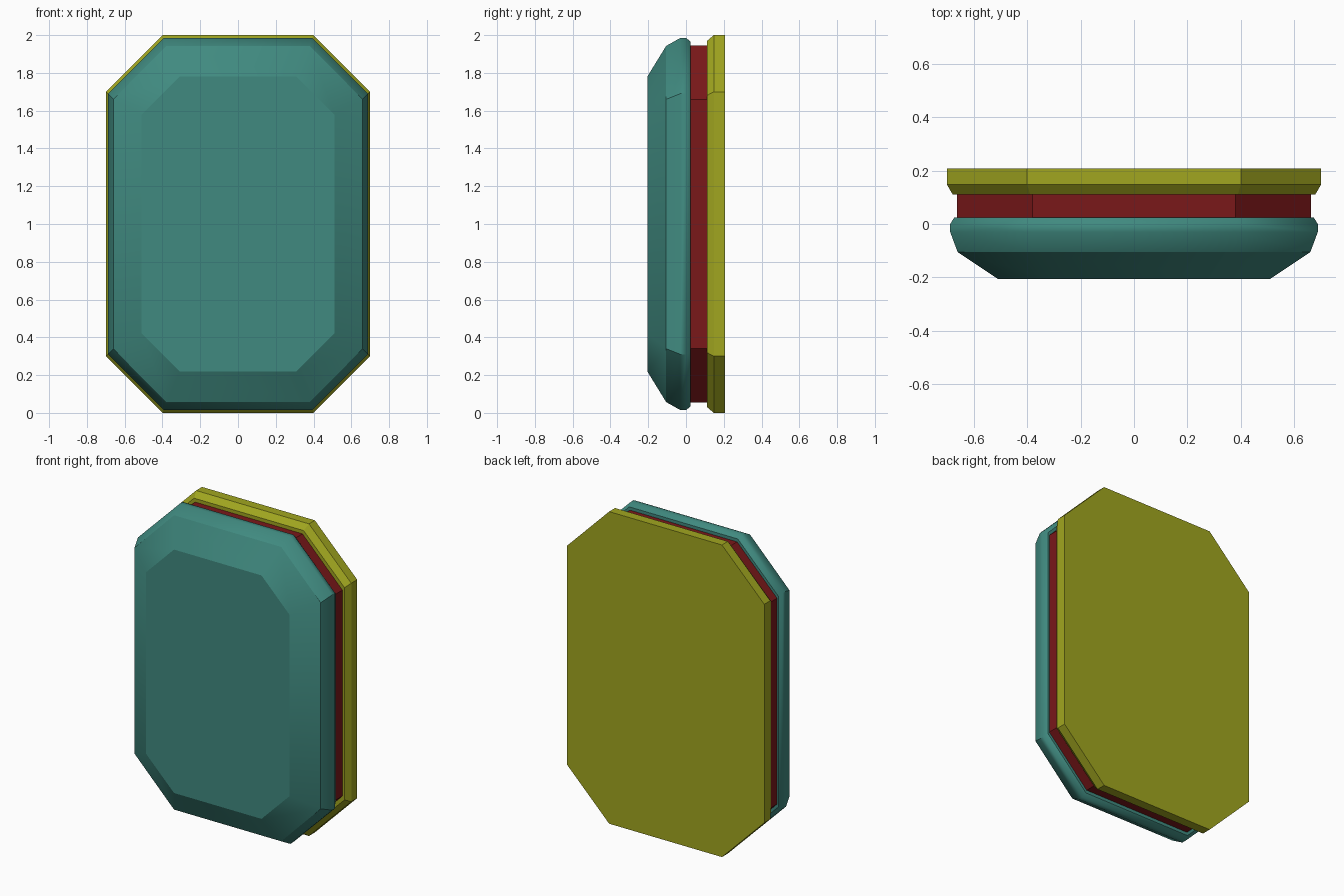
import bpy, bmesh, math

if "Cube" in bpy.data.objects:
    bpy.data.objects.remove(bpy.data.objects["Cube"])


def octagon(y, hw, hh, cx, cz):
    """Chamfered rectangle in the xz plane, centred on z = 1."""
    quarter = [(hw, -cz), (hw, cz), (cx, hh), (-cx, hh),
               (-hw, cz), (-hw, -cz), (-cx, -hh), (cx, -hh)]
    return [(x, y, 1 + z) for x, z in quarter]


def loft(name, rings, color, smooth_angle=None):
    """Join octagon rings from front to back and cap both ends."""
    bm = bmesh.new()
    loops = [[bm.verts.new(p) for p in octagon(*r)] for r in rings]
    for a, b in zip(loops, loops[1:]):
        for i in range(8):
            j = (i + 1) % 8
            bm.faces.new((a[i], a[j], b[j], b[i]))
    caps = [bm.faces.new(loops[0]), bm.faces.new(loops[-1])]
    bmesh.ops.recalc_face_normals(bm, faces=bm.faces)
    if smooth_angle:
        for f in bm.faces:
            f.smooth = f not in caps
        for e in bm.edges:
            e.smooth = e.calc_face_angle(0) < math.radians(smooth_angle)
        # keep the front rim crisp between the two slopes
        for i in range(8):
            bm.edges.get((loops[1][i], loops[1][(i + 1) % 8])).smooth = False
    mesh = bpy.data.meshes.new(name)
    bm.to_mesh(mesh)
    bm.free()
    mat = bpy.data.materials.new(name + "_color")
    mat.diffuse_color = (*color, 1)
    mat.use_nodes = True
    mat.node_tree.nodes["Principled BSDF"].inputs["Base Color"].default_value = mat.diffuse_color
    mesh.materials.append(mat)
    obj = bpy.data.objects.new(name, mesh)
    bpy.context.collection.objects.link(obj)
    return obj


# Ring values: y, half width, half height, corner x, corner z

# domed front cushion
loft("front_cover", [
    (-0.205, 0.51, 0.78, 0.31, 0.58),
    (-0.105, 0.66, 0.943, 0.38, 0.66),
    (-0.03, 0.688, 0.985, 0.392, 0.69),
    (0.0, 0.688, 0.985, 0.392, 0.69),
    (0.025, 0.672, 0.965, 0.385, 0.675),
], (0.051, 0.253, 0.214), 40)

# recessed middle layer
loft("middle_core", [
    (0.025, 0.663, 0.945, 0.38, 0.66),
    (0.11, 0.663, 0.945, 0.38, 0.66),
], (0.195, 0.009, 0.010))

# back plate with bevelled front edge
loft("back_plate", [
    (0.11, 0.678, 0.968, 0.388, 0.68),
    (0.147, 0.70, 1.0, 0.40, 0.70),
    (0.207, 0.70, 1.0, 0.40, 0.70),
], (0.355, 0.38, 0.014))
